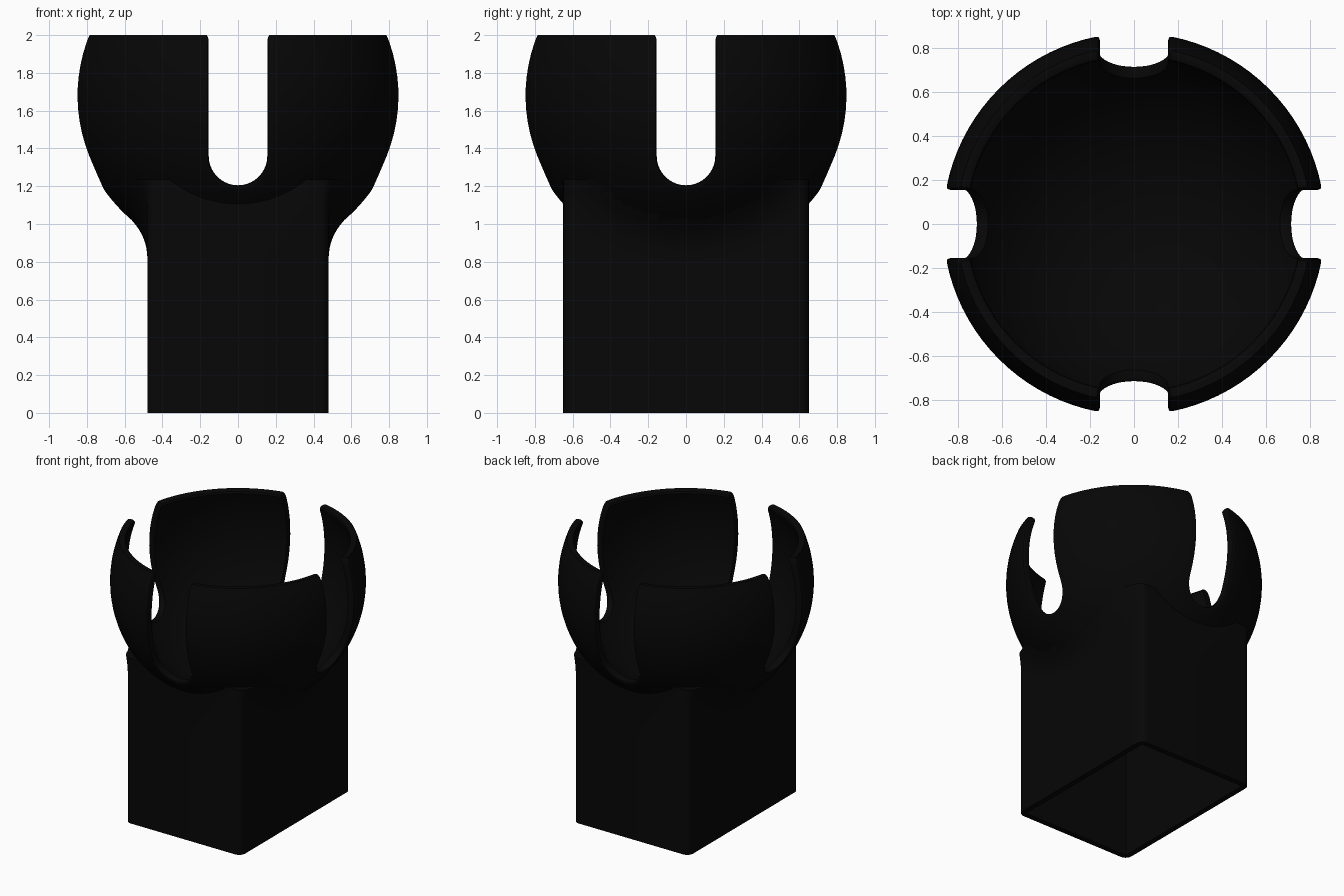
import bpy, bmesh, math
from mathutils import Vector

if "Cube" in bpy.data.objects:
    bpy.data.objects.remove(bpy.data.objects["Cube"])

CZ, R_OUT, R_IN = 1.68, 0.867, 0.815    # ball socket centre and radii
HX, HY, FIL = 0.48, 0.65, 0.287         # stem half sizes and flare radius
CAP, EDGE = 1.235, 0.05                 # stem top height, upright edge rounding
W, SLOT_Z, SOFT = 0.155, 1.36, 0.018    # slot half width, round centre, edge rounding

black = bpy.data.materials.new("black plastic")
black.diffuse_color = (0.002, 0.002, 0.002, 1)
black.use_nodes = True
black.node_tree.nodes["Principled BSDF"].inputs["Base Color"].default_value = black.diffuse_color


def make(name, bm):
    bmesh.ops.recalc_face_normals(bm, faces=bm.faces)
    me = bpy.data.meshes.new(name)
    bm.to_mesh(me)
    bm.free()
    ob = bpy.data.objects.new(name, me)
    me.materials.append(black)
    bpy.context.collection.objects.link(ob)
    return ob


def loft(name, rings):
    """Skin closed rings of equal length and cap both ends."""
    bm = bmesh.new()
    vs = [[bm.verts.new(p) for p in r] for r in rings]
    n = len(vs[0])
    for a, b in zip(vs, vs[1:]):
        for i in range(n):
            j = (i + 1) % n
            bm.faces.new((a[i], a[j], b[j], b[i]))
    bm.faces.new(vs[0])
    bm.faces.new(vs[-1])
    return make(name, bm)


def revolve(name, profile, n=96):
    return loft(name, [[(r * math.cos(2 * math.pi * i / n), r * math.sin(2 * math.pi * i / n), z)
                        for i in range(n)] for r, z in profile])


def combine(ob, other, op):
    m = ob.modifiers.new(op, 'BOOLEAN')
    m.object, m.operation, m.solver = other, op, 'EXACT'
    bpy.context.view_layer.objects.active = ob
    bpy.ops.object.modifier_apply(modifier=m.name)
    bpy.data.objects.remove(other)


def arc(r, a0, a1, n):
    return [(r * math.cos(math.radians(a0 + (a1 - a0) * i / n)),
             CZ + r * math.sin(math.radians(a0 + (a1 - a0) * i / n))) for i in range(n + 1)]


# Cup: sphere cut flat at the top
top_angle = math.degrees(math.asin((2 - CZ) / R_OUT))
cup = revolve("socket_holder", arc(R_OUT, -89, top_angle, 40))

# Stem: rectangular block whose sides flare into the cup along a rolling-ball fillet
RING = math.sqrt((R_OUT + FIL) ** 2 - (HX + FIL) ** 2)


def half_width(y, z):
    d = max(math.hypot(y, z - CZ), RING * R_OUT / (R_OUT + FIL) + 0.004)
    if d >= RING:
        return HX
    return HX + FIL - math.sqrt(FIL ** 2 - (RING - d) ** 2)


def section(y):
    t = max(0.0, EDGE - (HY - abs(y)))
    inset = EDGE - math.sqrt(EDGE ** 2 - t ** 2)
    heights = [0.0] + [0.80 + (CAP - 0.80) * i / 18 for i in range(19)]
    right = [(half_width(y, z) - inset, z) for z in heights]
    return [(x, y, z) for x, z in right] + [(-x, y, z) for x, z in reversed(right)]


ends = [HY - EDGE + EDGE * math.sin(math.radians(a)) for a in (18, 36, 54, 72, 90)]
stations = [-y for y in reversed(ends)] + [-0.6 + 0.05 * k for k in range(25)] + ends
combine(cup, loft("stem", [section(y) for y in stations]), 'UNION')

# Ball cavity with a softened rim
in_top = math.degrees(math.asin((1.98 - CZ) / R_IN))
cavity = revolve("cavity", arc(R_IN, -89, in_top, 36) + [(0.763, 1.994), (0.776, 2.001), (0.776, 2.2)])
combine(cup, cavity, 'DIFFERENCE')


# Hollow sleeve inside the stem, reaching up to the underside of the cup
def rect(x, y, z):
    return [(-x, -y, z), (x, -y, z), (x, y, z), (-x, y, z)]


hollow = loft("hollow", [rect(0.44, 0.61, -0.1), rect(0.44, 0.61, 1.215)])
combine(hollow, revolve("cup_underside", arc(R_OUT - 0.003, -89, 60, 40)), 'DIFFERENCE')
combine(cup, hollow, 'DIFFERENCE')

# Round-bottomed slots with softened outer edges split the cup into four prongs
lip = [(W + 0.010, 2.15), (W + 0.010, 2.0), (W + 0.003, 1.985), (W, 1.96)]
side = lip + [(W, 1.96 - 0.06 * k) for k in range(1, 10)]
outline = side + [(W * math.cos(math.pi * i / 20), SLOT_Z - W * math.sin(math.pi * i / 20))
                  for i in range(21)] + [(-u, z) for u, z in reversed(side)]


def slot_rings():
    cols = []
    for u, z in outline:
        # inward slot normal and outward ball normal at the edge
        m = Vector((-u, 0, SLOT_Z - z)) if z < SLOT_Z else Vector((-u, 0, 0))
        m.normalize()
        h = z - CZ
        edge = Vector((u, math.sqrt(R_OUT ** 2 - u * u - h * h), z))
        n = Vector((u, edge.y, h)).normalized()
        t = SOFT * math.tan(m.angle(n) / 2)
        a = edge - Vector((0, t, 0))
        b = edge - t * (m - n * m.dot(n)).normalized()
        col = [Vector((u, 0, z))]
        col += [(1 - s) ** 2 * a + 2 * s * (1 - s) * edge + s * s * b for s in (0, 0.25, 0.5, 0.75, 1)]
        c = b + 0.02 * n
        cols.append(col + [c, Vector((c.x, 1.3, c.z))])
    return [list(r) for r in zip(*cols)]


for k in range(4):
    ca, sa = (1, 0, -1, 0)[k], (0, 1, 0, -1)[k]
    rings = [[(p.x * ca - p.y * sa, p.x * sa + p.y * ca, p.z) for p in r] for r in slot_rings()]
    combine(cup, loft("slot", rings), 'DIFFERENCE')

bpy.ops.object.select_all(action='DESELECT')
cup.select_set(True)
bpy.context.view_layer.objects.active = cup
bpy.ops.object.shade_smooth_by_angle(angle=math.radians(30))
